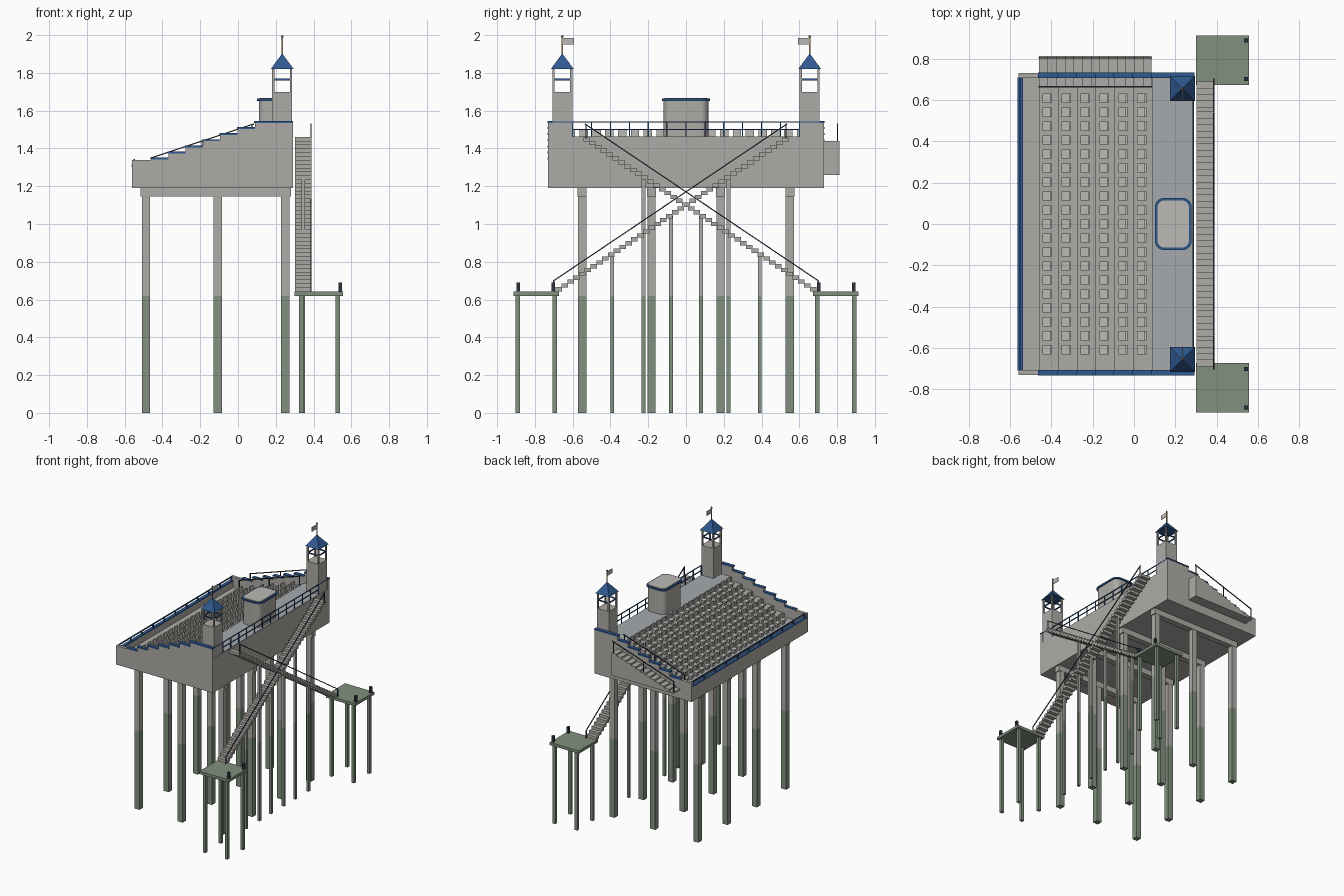
import bpy, bmesh
from mathutils import Vector

if "Cube" in bpy.data.objects:
    bpy.data.objects.remove(bpy.data.objects["Cube"])


def mat(name, c):
    m = bpy.data.materials.new(name)
    m.diffuse_color = (*c, 1)
    m.use_nodes = True
    m.node_tree.nodes["Principled BSDF"].inputs["Base Color"].default_value = m.diffuse_color
    return m


STONE = mat("stone", (0.42, 0.41, 0.38))
DECK = mat("deck_grey", (0.38, 0.40, 0.42))
BLUE = mat("blue", (0.03, 0.10, 0.28))
DARK = mat("dark_metal", (0.03, 0.035, 0.05))
ALGAE = mat("algae_green", (0.22, 0.28, 0.21))
SEAT = mat("seat_grey", (0.50, 0.49, 0.46))
GOLD = mat("brass", (0.45, 0.32, 0.15))


def finish(name, bm, material):
    bmesh.ops.recalc_face_normals(bm, faces=bm.faces)
    me = bpy.data.meshes.new(name)
    bm.to_mesh(me)
    bm.free()
    me.materials.append(material)
    ob = bpy.data.objects.new(name, me)
    bpy.context.collection.objects.link(ob)
    return ob


def add_box(bm, x0, x1, y0, y1, z0, z1):
    vs = bmesh.ops.create_cube(bm, size=1)["verts"]
    for v in vs:
        v.co = Vector((x1 if v.co.x > 0 else x0, y1 if v.co.y > 0 else y0, z1 if v.co.z > 0 else z0))


def boxes(name, items, material):
    bm = bmesh.new()
    for b in items:
        add_box(bm, *b)
    return finish(name, bm, material)


def rods(name, segs, r, material):
    # thin square bars between pairs of points
    bm = bmesh.new()
    for a, b in segs:
        a, b = Vector(a), Vector(b)
        vs = bmesh.ops.create_cube(bm, size=1)["verts"]
        q = (b - a).to_track_quat('Z', 'Y')
        for v in vs:
            v.co = (a + b) / 2 + q @ Vector((v.co.x * 2 * r, v.co.y * 2 * r, v.co.z * (b - a).length))
    return finish(name, bm, material)


def extrude_xz(name, pts, y0, y1, material):
    bm = bmesh.new()
    f = bm.faces.new([bm.verts.new((x, y0, z)) for x, z in pts])
    g = bmesh.ops.extrude_face_region(bm, geom=[f])["geom"]
    bmesh.ops.translate(bm, vec=(0, y1 - y0, 0), verts=[e for e in g if isinstance(e, bmesh.types.BMVert)])
    return finish(name, bm, material)


def stepped(top0, rise):
    # top line of the six terrace steps, ending on the deck
    pts = []
    for k in range(6):
        z = top0 + rise * k
        pts += [(XS + RUN * k, z), (XS + RUN * (k + 1), z)]
    return pts + [(XS + RUN * 6, top0 + rise * 6), (0.29, top0 + rise * 6)]


XS, RUN, RISE, T0 = -0.46, 0.0915, 0.0325, 1.265

# terrace body and side walls
extrude_xz("stand_body", [(-0.56, 1.19), (-0.56, 1.255), (XS, 1.255)] + stepped(T0, RISE) + [(0.29, 1.19)],
           -0.73, 0.73, STONE)
boxes("upper_deck", [(XS + RUN * 6, 0.288, -0.7, 0.7, 1.455, 1.463)], DECK)
wall = [(-0.56, 1.19), (-0.56, 1.34), (XS, 1.34)] + stepped(1.345, RISE) + [(0.29, 1.19)]
for s, n in ((-1, "near"), (1, "far")):
    extrude_xz(n + "_side_wall", wall, s * 0.706, s * 0.731, STONE)
    caps = [(XS + RUN * k - 0.004, XS + RUN * (k + 1), s * 0.72 - 0.014, s * 0.72 + 0.014,
             1.341 + RISE * k, 1.351 + RISE * k) for k in range(6)]
    caps.append((XS + RUN * 6 - 0.004, 0.292, s * 0.72 - 0.014, s * 0.72 + 0.014, 1.536, 1.546))
    boxes(n + "_wall_caps", caps, BLUE)

# low front wall with blue cap and rail
boxes("front_wall", [(-0.56, -0.54, -0.71, 0.71, 1.19, 1.305)], STONE)
boxes("front_wall_cap", [(-0.563, -0.537, -0.71, 0.71, 1.305, 1.314)], BLUE)
ys = [-0.7 + 1.4 * i / 10 for i in range(11)]
rods("front_rail", [((-0.55, -0.71, 1.34), (-0.55, 0.71, 1.34))] +
     [((-0.55, y, 1.31), (-0.55, y, 1.34)) for y in ys], 0.004, BLUE)

# seats: base, pan and back
seat = []
for k in range(6):
    x, z = XS + RUN * k + 0.04, T0 + RISE * k
    for j in range(-9, 10):
        y = j * 0.0676
        seat += [(x - 0.012, x + 0.012, y - 0.015, y + 0.015, z, z + 0.026),
                 (x - 0.022, x + 0.022, y - 0.022, y + 0.022, z + 0.026, z + 0.036),
                 (x + 0.014, x + 0.022, y - 0.022, y + 0.022, z + 0.036, z + 0.07)]
boxes("seats", seat, SEAT)

# side stair beyond the far wall
n = 13
w = 0.545 / n
boxes("side_stair", [(XS + w * i, XS + w * (i + 1), 0.66, 0.812, 1.26, 1.27 + 0.17 * i / (n - 1))
                     for i in range(n)], STONE)
for y, nm in ((0.664, "inner"), (0.803, "outer")):
    segs = [((XS, y, 1.35), (0.085, y, 1.53))]
    segs += [((XS + t * 0.54, y, 1.265 + t * 0.17), (XS + t * 0.54, y, 1.35 + t * 0.18)) for t in (0.01, 0.5, 0.99)]
    rods(nm + "_side_stair_rail", segs, 0.003, DARK)

# deck edge railing
rail = [((0.286, -0.72, 1.54), (0.286, 0.72, 1.54)), ((0.286, -0.6, 1.50), (0.286, 0.6, 1.50))]
rail += [((0.286, -0.6 + 0.1 * i, 1.46), (0.286, -0.6 + 0.1 * i, 1.54)) for i in range(13)]
rods("deck_railing", rail, 0.003, BLUE)


# rounded kiosk with blue rim
def kiosk(name, hx, hy, z0, z1, r, material):
    bm = bmesh.new()
    add_box(bm, 0.19 - hx, 0.19 + hx, -hy, hy, z0, z1)
    es = [e for e in bm.edges if abs(e.verts[0].co.z - e.verts[1].co.z) > 0.001]
    bmesh.ops.bevel(bm, geom=es, offset=r, segments=6, profile=0.5, affect='EDGES')
    ob = finish(name, bm, material)
    for p in ob.data.polygons:
        p.use_smooth = abs(p.normal.z) < 0.5
    ob.data.set_sharp_from_angle(angle=0.6)


kiosk("kiosk", 0.08, 0.118, 1.46, 1.655, 0.04, STONE)
kiosk("kiosk_rim", 0.089, 0.127, 1.652, 1.664, 0.046, BLUE)
kiosk("kiosk_roof", 0.077, 0.114, 1.664, 1.668, 0.036, SEAT)

# corner towers
for s, nm in ((-1, "near"), (1, "far")):
    cx, cy, h = 0.234, s * 0.655, 0.053
    boxes(nm + "_tower", [(cx - h, cx + h, cy - h, cy + h, 1.45, 1.70)], STONE)
    c = [(cx + a * 0.047, cy + b * 0.047) for a, b in ((-1, -1), (1, -1), (1, 1), (-1, 1))]
    bars = [((x, y, 1.70), (x, y, 1.82)) for x, y in c]
    rods(nm + "_tower_posts", bars, 0.006, STONE)
    rods(nm + "_tower_rails", [((*c[i], 1.765), (*c[(i + 1) % 4], 1.765)) for i in range(4)], 0.004, BLUE)
    bm = bmesh.new()
    base = [bm.verts.new((cx + a * 0.061, cy + b * 0.061, 1.82)) for a, b in ((-1, -1), (1, -1), (1, 1), (-1, 1))]
    tip = bm.verts.new((cx, cy, 1.903))
    bm.faces.new(base)
    for i in range(4):
        bm.faces.new((base[i], base[(i + 1) % 4], tip))
    finish(nm + "_tower_roof", bm, BLUE)
    rods(nm + "_flagpole", [((cx, cy, 1.89), (cx, cy, 1.99))], 0.003, GOLD)
    bm = bmesh.new()
    bmesh.ops.create_icosphere(bm, subdivisions=1, radius=0.008)
    bmesh.ops.translate(bm, vec=(cx, cy, 1.992), verts=bm.verts)
    finish(nm + "_pole_finial", bm, GOLD)
    ya, yb = sorted((cy, cy - s * 0.063))
    boxes(nm + "_flag", [(cx - 0.002, cx + 0.002, ya, yb, 1.95, 1.985)], SEAT)


# piles: grey above, green below
def piles(name, items, split=0.62):
    up, lo = [], []
    for x, y, h, top in items:
        lo.append((x - h, x + h, y - h, y + h, 0, min(split, top)))
        if top > split:
            up.append((x - h, x + h, y - h, y + h, split, top))
    boxes(name + "_lower", lo, ALGAE)
    if up:
        boxes(name + "_upper", up, STONE)


PY = (-0.55, -0.183, 0.183, 0.55)
piles("main_piles", [(x, y, 0.022, 1.16) for x in (-0.487, -0.108, 0.25) for y in PY])
boxes("pile_beams", [(-0.515, 0.28, y - 0.024, y + 0.024, 1.145, 1.192) for y in PY], STONE)

# landing platforms, legs and bollards
for s, nm in ((-1, "near"), (1, "far")):
    ya, yb = sorted((s * 0.672, s * 0.913))
    boxes(nm + "_landing", [(0.30, 0.557, ya, yb, 0.62, 0.642)], ALGAE)
    piles(nm + "_landing_legs", [(x, s * y, 0.012, 0.625) for x in (0.335, 0.528) for y in (0.695, 0.89)], 0.63)
    boxes(nm + "_bollards", [(0.533, 0.551, s * y - 0.009, s * y + 0.009, 0.64, 0.69)
                             for y in (0.702, 0.888)], DARK)

# two crossing flights from landings to deck
N, Y0, Z0 = 40, -0.69, 0.645
dy, dz = 1.23 / N, 0.815 / N
for s, nm in ((1, "rising"), (-1, "falling")):
    steps = []
    for i in range(N):
        ya, yb = sorted((s * (Y0 + dy * i), s * (Y0 + dy * (i + 1.12))))
        steps.append((0.303, 0.388, ya, yb, Z0 + dz * (i - 0.1), Z0 + dz * (i + 1)))
    boxes(nm + "_flight", steps, STONE)
    hr = [((0.386, s * -0.70, 0.70), (0.386, s * 0.535, 1.53)), ((0.386, s * -0.70, 0.64), (0.386, s * -0.70, 0.70)),
          ((0.386, s * 0.53, 1.45), (0.386, s * 0.53, 1.528))]
    rods(nm + "_flight_handrail", hr, 0.003, DARK)
    sup = [(0.345, s * y, 0.01, Z0 + (y - Y0) / dy * dz - 0.005) for y in (-0.39, -0.08, 0.225)]
    piles(nm + "_flight_supports", sup)
